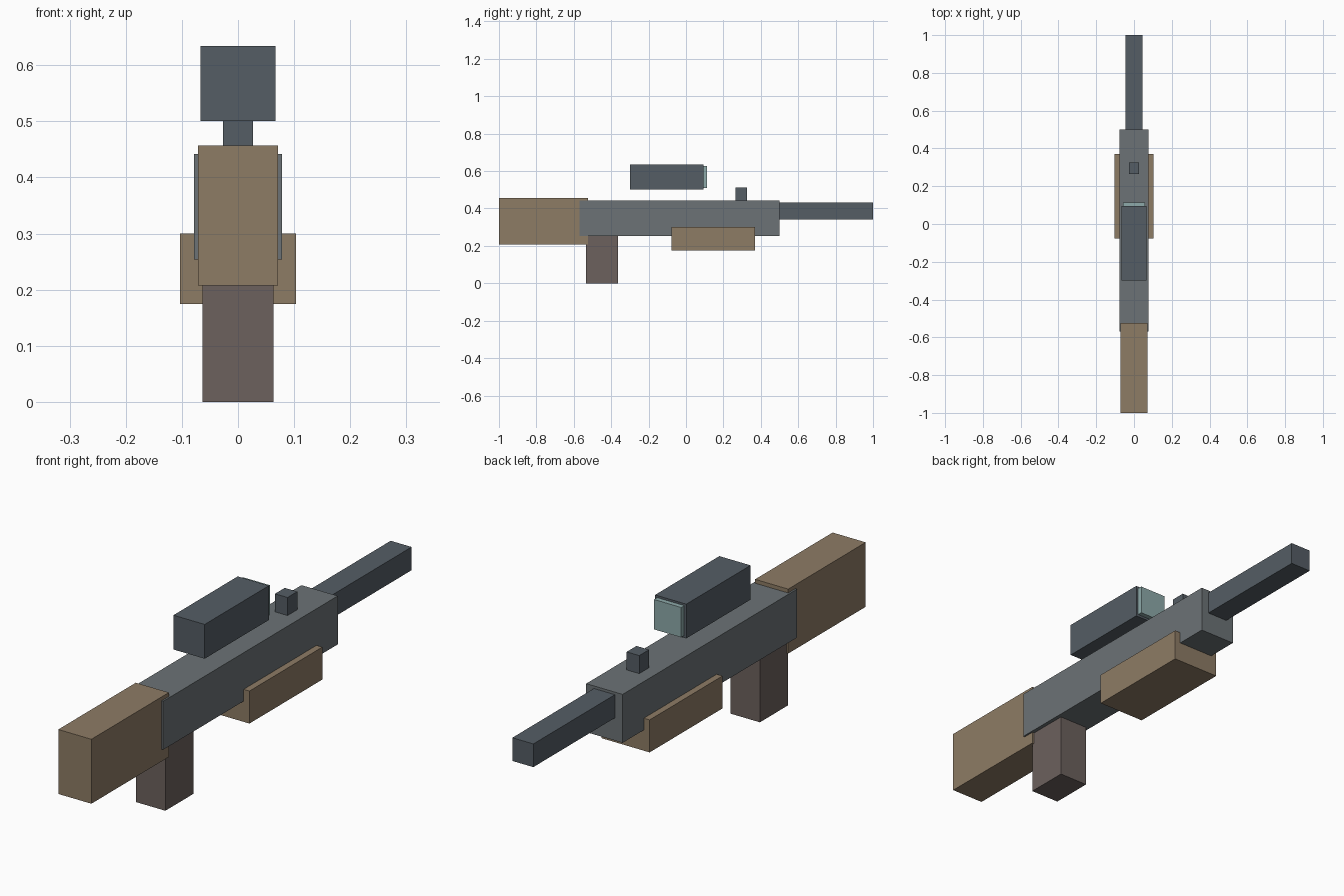
import bpy
import bmesh

if "Cube" in bpy.data.objects:
    bpy.data.objects.remove(bpy.data.objects["Cube"])


def material(name, rgb):
    m = bpy.data.materials.new(name)
    m.diffuse_color = (*rgb, 1)
    m.use_nodes = True
    m.node_tree.nodes["Principled BSDF"].inputs["Base Color"].default_value = m.diffuse_color
    return m


steel = material("dark_steel", (0.09, 0.11, 0.13))
metal = material("grey_metal", (0.15, 0.17, 0.18))
wood = material("wood", (0.27, 0.20, 0.13))
rubber = material("dark_grip", (0.15, 0.12, 0.11))
glass = material("glass", (0.27, 0.40, 0.40))


def box(name, half_width, y0, y1, z0, z1, mat):
    """Box centred on x = 0, given by its y and z limits."""
    bm = bmesh.new()
    bmesh.ops.create_cube(bm, size=1)
    bmesh.ops.scale(bm, vec=(2 * half_width, y1 - y0, z1 - z0), verts=bm.verts)
    mesh = bpy.data.meshes.new(name)
    bm.to_mesh(mesh)
    bm.free()
    mesh.materials.append(mat)
    obj = bpy.data.objects.new(name, mesh)
    obj.location = (0, (y0 + y1) / 2, (z0 + z1) / 2)
    bpy.context.collection.objects.link(obj)
    return obj


# Main body, stock and grips
box("receiver", 0.078, -0.57, 0.50, 0.254, 0.442, metal)
box("stock", 0.071, -1.00, -0.525, 0.207, 0.457, wood)
box("handguard", 0.103, -0.077, 0.37, 0.174, 0.30, wood)
box("pistol_grip", 0.063, -0.535, -0.363, 0.0, 0.26, rubber)

# Barrel and sights
box("barrel", 0.045, 0.48, 1.00, 0.342, 0.432, steel)
box("front_sight", 0.027, 0.265, 0.325, 0.435, 0.512, steel)
box("scope", 0.067, -0.30, 0.094, 0.501, 0.634, steel)
box("scope_lens", 0.058, 0.08, 0.113, 0.51, 0.626, glass)
